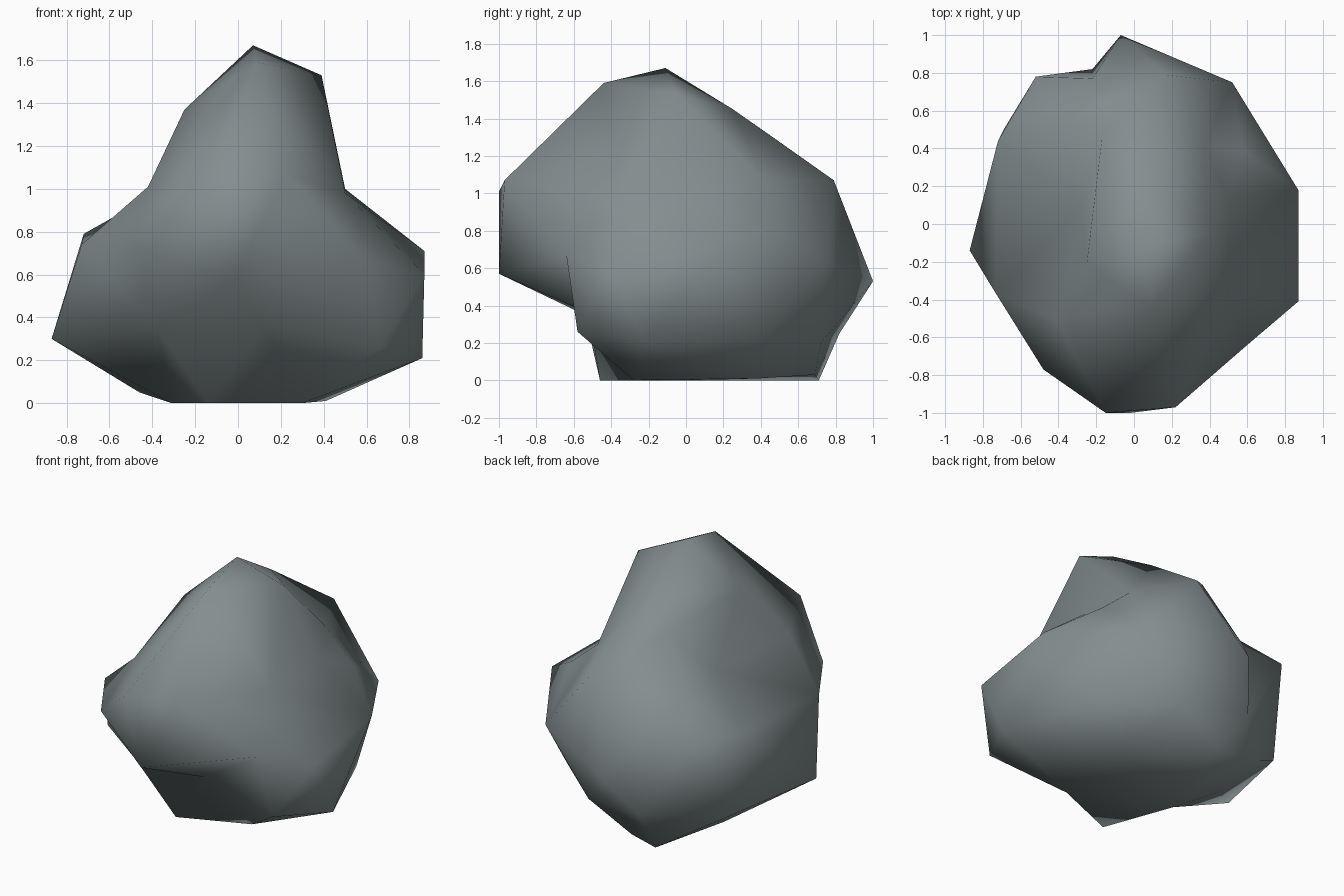
import bpy, bmesh
from mathutils import Vector

# Corner points of the boulder, grouped by region
crown = [(.07, -.11, 1.67), (.39, -.05, 1.53), (.09, -.44, 1.59), (-.25, -.21, 1.37),
         (.07, .25, 1.45), (-.17, .45, 1.31)]
waist = [(-.42, -.5, 1.01), (-.28, .08, .95), (-.40, .53, .97), (.16, .79, 1.07),
         (.37, .41, 1.08), (.50, .15, 1.0), (.50, -.35, .98), (.22, -.97, 1.07),
         (-.15, -1, 1.01), (.58, .39, .90)]
belly = [(.87, -.41, .60), (.87, .18, .71), (.52, .75, .63), (-.07, 1, .53),
         (-.52, .78, .74), (-.72, .44, .79), (-.73, -.37, .74), (-.48, -.77, .74),
         (-.02, -1, .57), (.12, -.52, .36), (.60, -.64, .67), (-.22, .77, .77)]
base = [(.86, -.22, .21), (.6, .40, .21), (.41, .38, .01), (.22, .72, .2),
        (-.08, .69, .03), (-.27, .71, 0), (-.69, .5, .25), (-.87, -.14, .3),
        (-.38, -.54, .35), (.66, -.58, .26), (.3, -.28, 0), (-.14, -.46, 0),
        (-.46, .26, .05), (-.31, 0, 0), (-.22, .82, .25)]
points = [Vector(p) for p in crown + waist + belly + base]

# Wrap a skin around the directions from the core, then move corners into place
core = Vector((0, -.03, .68))
bm = bmesh.new()
verts = [bm.verts.new((p - core).normalized()) for p in points]
bmesh.ops.convex_hull(bm, input=verts)
for v, p in zip(verts, points):
    v.co = p
bmesh.ops.recalc_face_normals(bm, faces=bm.faces)
for f in bm.faces:
    f.smooth = True

mesh = bpy.data.meshes.new("boulder")
bm.to_mesh(mesh)
bm.free()
boulder = bpy.data.objects.new("boulder", mesh)
bpy.context.collection.objects.link(boulder)

# Stone colour
stone = bpy.data.materials.new("slate grey stone")
stone.diffuse_color = (.23, .27, .275, 1)
mesh.materials.append(stone)
